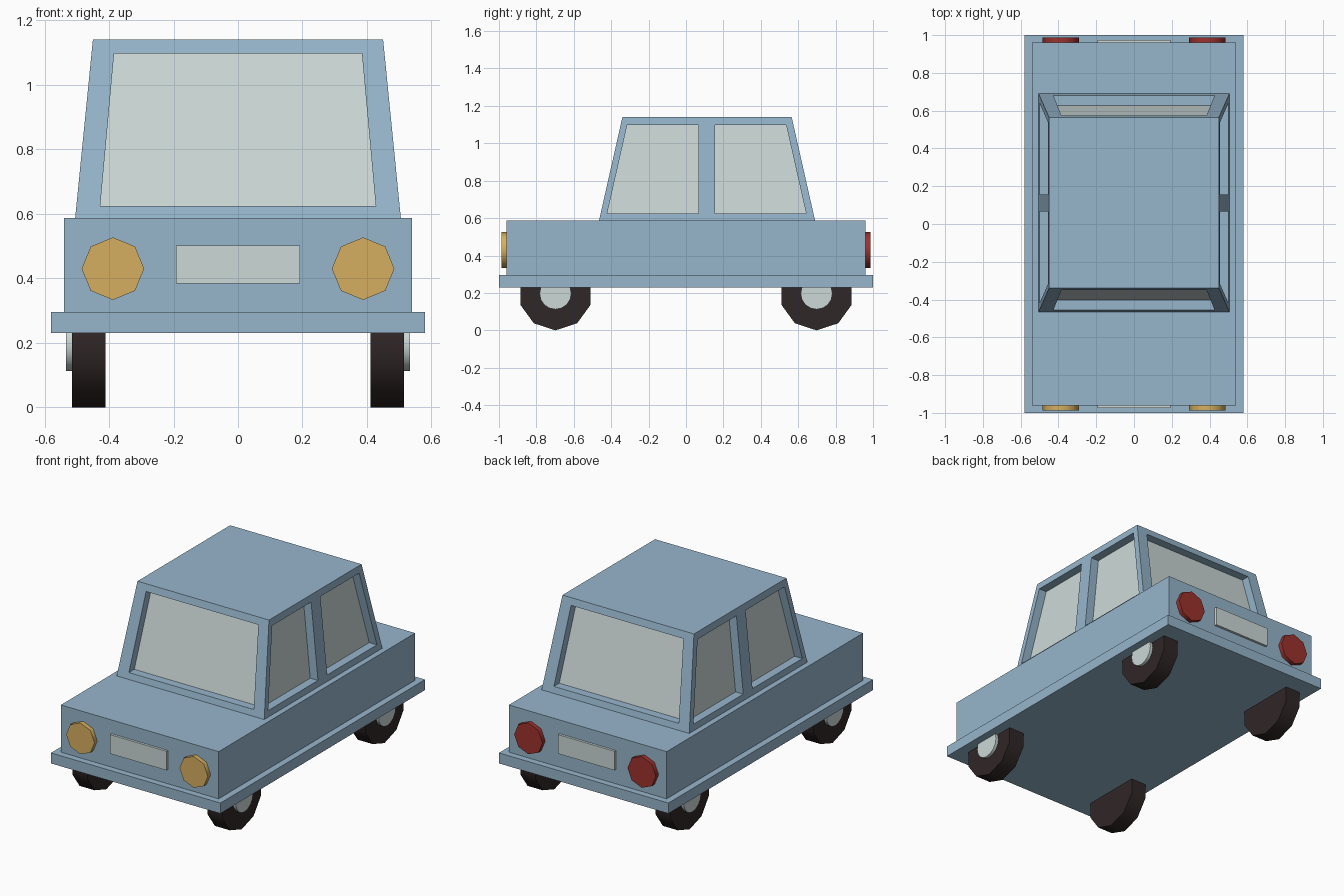
import bpy, bmesh, math
from mathutils import Vector, Matrix

if "Cube" in bpy.data.objects:
    bpy.data.objects.remove(bpy.data.objects["Cube"])


def material(name, rgb):
    m = bpy.data.materials.new(name)
    m.diffuse_color = (*rgb, 1)
    m.use_nodes = True
    m.node_tree.nodes["Principled BSDF"].inputs["Base Color"].default_value = m.diffuse_color
    return m


BLUE = material("body_blue", (0.305, 0.465, 0.60))
GLASS = material("pale_grey", (0.60, 0.69, 0.68))
YELLOW = material("lamp_yellow", (0.67, 0.43, 0.115))
RED = material("lamp_red", (0.33, 0.032, 0.027))
BLACK = material("tyre_black", (0.03, 0.02, 0.02))


def finish(name, bm, *mats):
    me = bpy.data.meshes.new(name)
    bm.to_mesh(me)
    bm.free()
    for m in mats:
        me.materials.append(m)
    ob = bpy.data.objects.new(name, me)
    bpy.context.collection.objects.link(ob)
    return ob


def box(name, lo, hi, mat):
    lo, hi = Vector(lo), Vector(hi)
    bm = bmesh.new()
    bmesh.ops.create_cube(bm, size=1, matrix=Matrix.Translation((lo + hi) / 2)
                          @ Matrix.Diagonal((*(hi - lo), 1)))
    return finish(name, bm, mat)


def disc(name, centre, radius, depth, sides, axis, mat):
    """Cylinder along x or y with one vertex pointing straight down."""
    bm = bmesh.new()
    bmesh.ops.create_cone(bm, cap_ends=True, segments=sides, radius1=radius,
                          radius2=radius, depth=depth)
    # put a vertex on local +x, then turn local +x to world -z
    first = max(bm.verts, key=lambda v: v.co.x).co
    bm.transform(Matrix.Rotation(-math.atan2(first.y, first.x), 4, 'Z'))
    bm.transform(Matrix.Rotation(math.pi / 2, 4, 'Y'))
    if axis == 'y':
        bm.transform(Matrix.Rotation(math.pi / 2, 4, 'Z'))
    bm.transform(Matrix.Translation(centre))
    ob = finish(name, bm, mat)
    bpy.ops.object.select_all(action='DESELECT')
    ob.select_set(True)
    bpy.context.view_layer.objects.active = ob
    bpy.ops.object.shade_smooth_by_angle(angle=math.radians(50))
    return ob


# Lower body and running board
box("running_board", (-0.58, -1, 0.23), (0.58, 1, 0.295), BLUE)
box("lower_body", (-0.54, -0.96, 0.29), (0.54, 0.96, 0.587), BLUE)

# Cabin: tapered box whose walls carry recessed windows
Z0, Z1 = 0.587, 1.14
W0, W1 = 0.625, 1.097


def lerp(a, b, z):
    return a + (b - a) * (z - Z0) / (Z1 - Z0)


def side_x(z):
    return lerp(0.505, 0.45, z)


def front_y(z):
    return lerp(-0.465, -0.34, z)


def back_y(z):
    return lerp(0.69, 0.565, z)


bm = bmesh.new()


def window(outer, inner, recess):
    """Frame ring, reveal ring and glass from two quads."""
    back = [Vector(p) + Vector(recess) for p in inner]
    o, i, b = [[bm.verts.new(p) for p in ring] for ring in (outer, inner, back)]
    for k in range(4):
        n = (k + 1) % 4
        bm.faces.new((o[k], o[n], i[n], i[k]))
        bm.faces.new((i[k], i[n], b[n], b[k]))
    bm.faces.new(b).material_index = 1


# front and rear windows
for y_at, d in ((front_y, 1), (back_y, -1)):
    def pt(s, z, margin=0):
        return (-d * s * -1 * (side_x(z) - margin), y_at(z), z)
    window([pt(-1, Z0), pt(1, Z0), pt(1, Z1), pt(-1, Z1)],
           [pt(-1, W0, 0.074), pt(1, W0, 0.074), pt(1, W1, 0.07), pt(-1, W1, 0.07)],
           (0, d * 0.053, 0))

# two windows on each side, either side of the middle pillar
for s in (1, -1):
    def quad(ya, yb, lo, hi, m0, m1):
        pts = [(s * side_x(z), y(z) + m, z) for y, z, m in
               ((ya, lo, m0), (yb, lo, m1), (yb, hi, m1), (ya, hi, m0))]
        return pts if s > 0 else pts[::-1]
    mid = lambda z: 0.112
    for ya, yb, m0, m1 in ((front_y, mid, 0.035, -0.046), (mid, back_y, 0.044, -0.039)):
        window(quad(ya, yb, Z0, Z1, 0, 0), quad(ya, yb, W0, W1, m0, m1),
               (-s * 0.053, 0, 0))

# roof and floor
for z in (Z1, Z0):
    x = side_x(z)
    bm.faces.new([bm.verts.new(p) for p in (
        (-x, front_y(z), z), (x, front_y(z), z), (x, back_y(z), z), (-x, back_y(z), z))])
bmesh.ops.remove_doubles(bm, verts=bm.verts, dist=0.0005)
bmesh.ops.recalc_face_normals(bm, faces=bm.faces)
finish("cabin", bm, BLUE, GLASS)

# Lamps and plates at both ends
for end, d, lamp in (("front", -1, YELLOW), ("rear", 1, RED)):
    for side, s in (("left", -1), ("right", 1)):
        disc(f"{end}_lamp_{side}", (s * 0.388, d * 0.967, 0.43), 0.097, 0.04, 8, 'y', lamp)
    ys = sorted((d * 0.95, d * 0.975))
    box(f"{end}_plate", (-0.193, ys[0], 0.384), (0.193, ys[1], 0.502), GLASS)

# Wheels
for end, y in (("front", -0.698), ("rear", 0.698)):
    for side, s in (("left", -1), ("right", 1)):
        disc(f"{end}_tyre_{side}", (s * 0.463, y, 0.197), 0.197, 0.103, 10, 'x', BLACK)
        disc(f"{end}_hub_{side}", (s * 0.504, y, 0.197), 0.085, 0.058, 16, 'x', GLASS)
